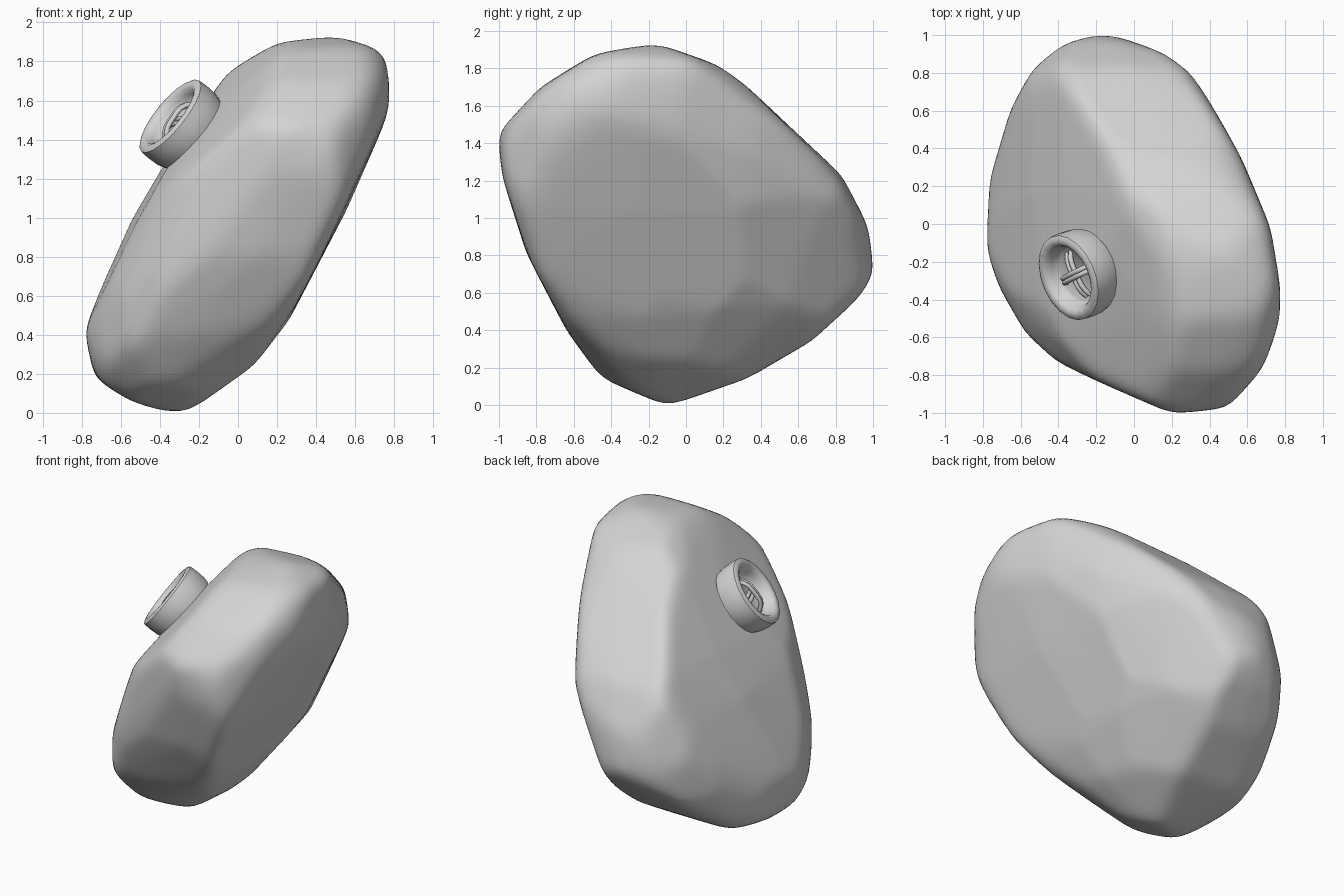
import bpy
import bmesh
import math
from mathutils import Vector, Matrix
from mathutils.bvhtree import BVHTree
from mathutils.geometry import convex_hull_2d

cube = bpy.data.objects.get("Cube")
if cube:
    bpy.data.objects.remove(cube, do_unlink=True)


def make_material(name, colour):
    mat = bpy.data.materials.new(name)
    mat.use_nodes = True
    mat.diffuse_color = colour
    for node in mat.node_tree.nodes:
        if node.type == 'BSDF_PRINCIPLED':
            node.inputs["Base Color"].default_value = colour
    return mat


GREY = make_material("pale grey", (0.66, 0.66, 0.66, 1))


def add_object(name, data, matrix=Matrix()):
    obj = bpy.data.objects.new(name, data)
    bpy.context.collection.objects.link(obj)
    obj.data.materials.append(GREY)
    obj.matrix_world = matrix
    return obj


def fill_hull(bm, points):
    """Replace the contents of bm with the hull of some points."""
    bm.clear()
    for p in points:
        bm.verts.new(p)
    bmesh.ops.remove_doubles(bm, verts=bm.verts[:], dist=0.001)
    bmesh.ops.convex_hull(bm, input=bm.verts[:])
    loose = [v for v in bm.verts if not v.link_faces]
    bmesh.ops.delete(bm, geom=loose, context='VERTS')


def slice_off(bm, point, normal):
    """Remove everything beyond a plane and close the solid again."""
    if max((v.co - point).dot(normal) for v in bm.verts) < 0.002:
        return
    geom = bm.verts[:] + bm.edges[:] + bm.faces[:]
    bmesh.ops.bisect_plane(bm, geom=geom, dist=0.0001, plane_co=point,
                           plane_no=normal, clear_outer=True)
    fill_hull(bm, [v.co.copy() for v in bm.verts])


def profile_axes(direction):
    d = Vector(direction).normalized()
    right = Vector((0, 0, 1)).cross(d).normalized()
    return d, right, d.cross(right)


def carve(bm, profile, direction, origin, size):
    """Trim the solid to a convex profile swept along a direction."""
    d, right, up = profile_axes(direction)
    pts = [Vector(profile[i]) * size for i in convex_hull_2d(profile)]
    centre = sum(pts, Vector((0, 0))) / len(pts)
    for a, b in zip(pts, pts[1:] + pts[:1]):
        edge = b - a
        if edge.length < 0.001:
            continue
        out = Vector((edge.y, -edge.x)).normalized()
        if out.dot(a - centre) < 0:
            out = -out
        slice_off(bm, origin + right * a.x + up * a.y,
                  right * out.x + up * out.y)


def rim_points(bm, direction, steps=72):
    """Middle of the solid's outermost line, all round a direction."""
    d, right, up = profile_axes(direction)
    cos = [v.co.copy() for v in bm.verts]
    points = []
    for i in range(steps):
        angle = math.tau * i / steps
        out = right * math.cos(angle) + up * math.sin(angle)
        reach = max(c.dot(out) for c in cos)
        line = [c for c in cos if c.dot(out) > reach - 0.008]
        points.append((min(line, key=d.dot) + max(line, key=d.dot)) / 2)
    return points


# Profiles of the leaning pebble-like body
FRONT = [(.53, 1.93), (.2, 1.89), (-.05, 1.74), (-.37, 1.27), (-.54, .98),
         (-.68, .67), (-.78, .42), (-.73, .18), (-.49, .03), (-.27, 0),
         (.08, .25), (.25, .47), (.39, .75), (.55, 1.04), (.78, 1.57),
         (.78, 1.67), (.76, 1.84)]
SIDE = [(-.16, 1.93), (.17, 1.81), (.31, 1.71), (.83, 1.22), (.97, .95),
        (1, .7), (.91, .57), (.67, .35), (.33, .15), (-.1, 0),
        (-.45, .15), (-.64, .41), (-.85, .82), (-.98, 1.23), (-1, 1.45),
        (-.78, 1.69), (-.49, 1.87)]
PLAN = [(-.18, 1), (-.07, .98), (.16, .9), (.32, .78), (.48, .5),
        (.57, .33), (.72, -.03), (.77, -.34), (.77, -.51), (.69, -.75),
        (.49, -.97), (.21, -1), (-.21, -.82), (-.41, -.72), (-.57, -.57),
        (-.71, -.33), (-.78, -.13), (-.76, .23), (-.65, .61), (-.53, .82),
        (-.37, .95)]
# Oblique profiles that round off the remaining corners
CORNER_A = [(.05, .81), (.16, .83), (.39, .79), (.55, .7), (.69, .53),
            (.75, .28), (.49, -.29), (.09, -.69), (-.32, -.91), (-.61, -.83),
            (-.83, -.61), (-.83, -.45), (-.69, .09), (-.22, .59)]
CORNER_B = [(-.5, 1.12), (-.6, .98), (-.69, .58), (-.75, -.13), (-.69, -.45),
            (-.53, -.71), (-.38, -.83), (.18, -1.01), (.66, -.91),
            (.82, -.65), (.83, -.31), (.78, .03), (.68, .43), (.6, .69),
            (.42, .88), (.16, 1.07), (-.12, 1.15)]
CORNER_C = [(-.42, 1.01), (-.16, .95), (.14, .8), (.7, .52), (.89, .28),
            (.97, -.12), (.94, -.4), (.8, -.71), (.55, -.98), (.28, -1.09),
            (.02, -1.05), (-.58, -.6), (-.82, -.36), (-1.01, -.03),
            (-1.06, .16), (-1.07, .42), (-.98, .72), (-.78, .95)]
base, middle = Vector((0, 0, 0)), Vector((0, 0, 0.967))
CUTS = [(FRONT, (0, -1, 0), base, 1), (SIDE, (1, 0, 0), base, 1),
        (PLAN, (0, -0.000001, 1), base, 1),
        (CORNER_A, (.59, -.73, .34), middle, .985),
        (CORNER_B, (-.59, .73, .34), middle, .985),
        (CORNER_C, (.67, .66, -.34), middle, .985)]

# Frame of the button: its axis, seat on the body and thread direction
axis = Vector((-.74, -.3, .6)).normalized()
seat = Vector((-.31, -.27, 1.49)) - axis * 0.06
thread_x = Vector((.12, -.23, 0))
thread_x = (thread_x - axis * thread_x.dot(axis)).normalized()
thread_y = axis.cross(thread_x)
button_frame = Matrix((thread_x, thread_y, axis)).transposed().to_4x4()
button_frame.translation = seat

# Outer limit of the body: a block trimmed by every profile
outer = bmesh.new()
bmesh.ops.create_cube(outer, size=4)
for cut in CUTS:
    carve(outer, *cut)
slice_off(outer, seat + axis * 0.01, axis)

# Inner limit: the hull of the lines that the profiles touch
inner = bmesh.new()
fill_hull(inner, [p for cut in CUTS for p in rim_points(outer, cut[1])])

# Body: a ball pushed out to lie half way between the two limits
limits = [BVHTree.FromBMesh(outer), BVHTree.FromBMesh(inner)]
outer.free()
inner.free()
bm = bmesh.new()
bmesh.ops.create_icosphere(bm, subdivisions=6, radius=1)
for v in bm.verts:
    ray = v.co.normalized()
    hits = [tree.ray_cast(middle, ray)[0] for tree in limits]
    v.co = (hits[0] + hits[1]) / 2
mesh = bpy.data.meshes.new("body")
bm.to_mesh(mesh)
bm.free()
mesh.shade_smooth()
body = add_object("body", mesh)
soften = body.modifiers.new("soften", 'SMOOTH')
soften.factor = 0.5
soften.iterations = 10
swell = body.modifiers.new("swell", 'DISPLACE')
swell.mid_level = 0
swell.strength = 0.008

# Button: a turned dish with a rounded rim
RIM = [(0, -.04), (.225, -.04), (.235, 0), (.238, .06), (.235, .11),
       (.22, .12), (.2, .122), (.18, .112), (.166, .085), (.158, .055),
       (.145, .042), (0, .04)]
bm = bmesh.new()
verts = [bm.verts.new((r, 0, z)) for r, z in RIM]
edges = [bm.edges.new(pair) for pair in zip(verts, verts[1:])]
bmesh.ops.spin(bm, geom=verts + edges, cent=(0, 0, 0), axis=(0, 0, 1),
               angle=math.tau, steps=20)
bmesh.ops.remove_doubles(bm, verts=bm.verts[:], dist=0.0005)
bmesh.ops.recalc_face_normals(bm, faces=bm.faces[:])
mesh = bpy.data.meshes.new("button")
bm.to_mesh(mesh)
bm.free()
mesh.shade_smooth()
mesh.set_sharp_from_angle(angle=math.radians(50))
add_object("button", mesh, button_frame)


# Crossed threads arching over the dish
def add_thread(name, along, across, offset, height):
    curve = bpy.data.curves.new(name, 'CURVE')
    curve.dimensions = '3D'
    curve.bevel_depth = 0.014
    curve.bevel_resolution = 2
    curve.use_fill_caps = True
    spline = curve.splines.new('POLY')
    steps = 8
    spline.points.add(steps)
    for i, point in enumerate(spline.points):
        t = 2 * i / steps - 1
        p = along * (t * 0.125) + across * offset
        p.z = 0.035 + height * (1 - t ** 4)
        point.co = (*p, 1)
    spline.use_smooth = True
    add_object(name, curve, button_frame)


X, Y = Vector((1, 0, 0)), Vector((0, 1, 0))
for side, label in ((-1, "a"), (1, "b")):
    add_thread("lower_thread_" + label, X, Y, side * 0.016, 0.03)
    add_thread("upper_thread_" + label, Y, X, side * 0.012, 0.06)
